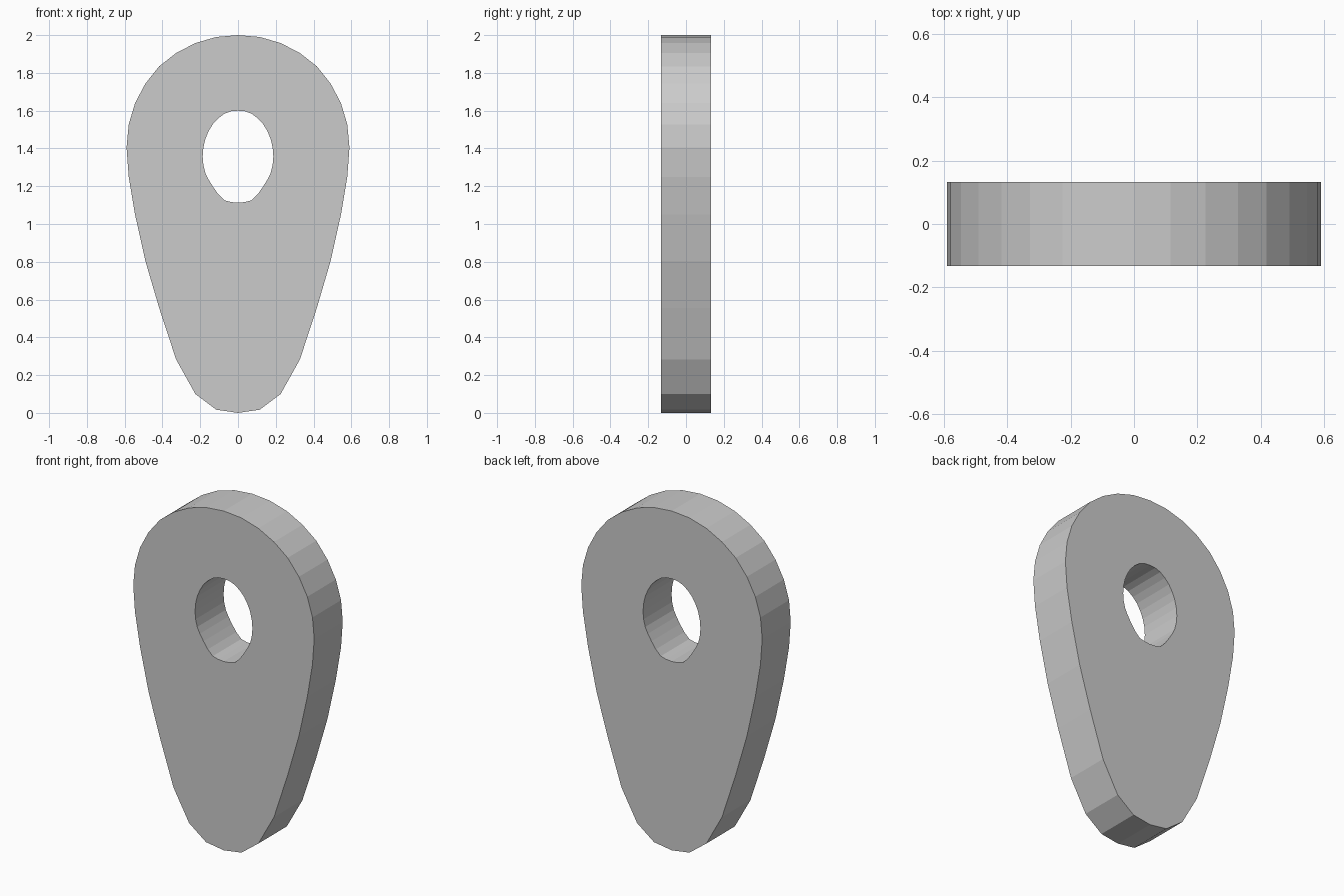
import bpy, bmesh, math

if "Cube" in bpy.data.objects:
    bpy.data.objects.remove(bpy.data.objects["Cube"])

SEGMENTS = 32
HALF_DEPTH = 0.133

# Heights from top to bottom; the widths follow a sine around the loop
OUTER_Z = [2.0, 1.99, 1.958, 1.905, 1.835, 1.743, 1.64, 1.527, 1.405,
           1.25, 1.05, 0.805, 0.555, 0.283, 0.1, 0.017, 0.0]
HOLE_Z = [1.6, 1.597, 1.584, 1.56, 1.53, 1.492, 1.45, 1.405, 1.357,
          1.313, 1.27, 1.235, 1.197, 1.157, 1.125, 1.116, 1.113]


def ring(bm, half_width, heights, y):
    """Closed loop of vertices, mirrored left to right."""
    verts = []
    for i in range(SEGMENTS):
        x = half_width * math.sin(2 * math.pi * i / SEGMENTS)
        z = heights[min(i, SEGMENTS - i)]
        verts.append(bm.verts.new((x, y, z)))
    return verts


# Teardrop plate with an egg-shaped hole
bm = bmesh.new()
loops = [ring(bm, 0.59, OUTER_Z, -HALF_DEPTH),
         ring(bm, 0.59, OUTER_Z, HALF_DEPTH),
         ring(bm, 0.187, HOLE_Z, HALF_DEPTH),
         ring(bm, 0.187, HOLE_Z, -HALF_DEPTH)]

# Rim, back, hole wall and front, each a band between two loops
for a, b in zip(loops, loops[1:] + loops[:1]):
    for i in range(SEGMENTS):
        j = (i + 1) % SEGMENTS
        bm.faces.new((a[i], a[j], b[j], b[i]))
bmesh.ops.recalc_face_normals(bm, faces=bm.faces)

mesh = bpy.data.meshes.new("teardrop_plate")
bm.to_mesh(mesh)
bm.free()
plate = bpy.data.objects.new("teardrop_plate", mesh)
bpy.context.collection.objects.link(plate)
